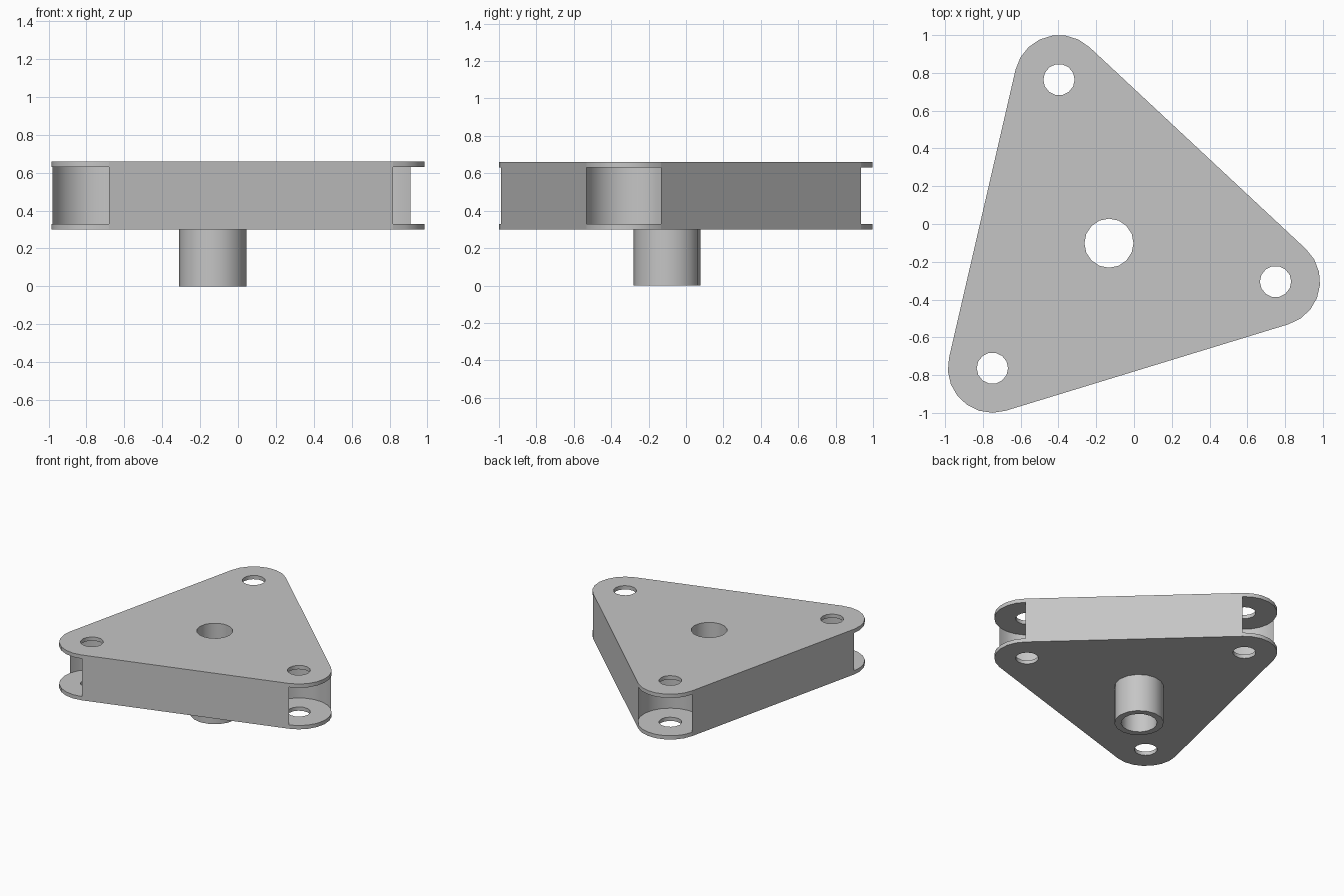
import bpy, bmesh
from math import radians, cos, sin, tau
from mathutils import Vector

if "Cube" in bpy.data.objects:
    bpy.data.objects.remove(bpy.data.objects["Cube"], do_unlink=True)

CENTRE = Vector((-0.1325, -0.1015))
ARM, CORNER_R, HOLE_R = 0.905, 0.236, 0.083
BORE_R, POST_R = 0.13, 0.178
ANGLES = [radians(a) for a in (-13, 107, 227)]
Z0, Z1, Z2, Z3 = 0.30, 0.33, 0.63, 0.66     # plate and pocket levels
ARC = 7                                     # segments per rounded corner

grey = bpy.data.materials.new("plain grey")
grey.use_nodes = True
colour = (0.56, 0.56, 0.56, 1)
grey.diffuse_color = colour
grey.node_tree.nodes["Principled BSDF"].inputs["Base Color"].default_value = colour


def ring(centre, radius, sides, start=0.0):
    return [centre + radius * Vector((cos(start + tau * i / sides), sin(start + tau * i / sides)))
            for i in range(sides)]


def edge_loop(bm, points, z):
    verts = [bm.verts.new((p.x, p.y, z)) for p in points]
    return [bm.edges.new((v, verts[(i + 1) % len(verts)])) for i, v in enumerate(verts)]


def cap(bm, z, *loops):
    """Flat face bounded by the first loop, pierced by the others."""
    edges = [e for points in loops for e in edge_loop(bm, points, z)]
    bmesh.ops.triangle_fill(bm, edges=edges, use_beauty=True, normal=(0, 0, 1))


def wall(bm, points, low, high):
    """Upright band; short facets are smooth, long straight sides flat."""
    bottom = [bm.verts.new((p.x, p.y, low)) for p in points]
    top = [bm.verts.new((p.x, p.y, high)) for p in points]
    for i in range(len(points)):
        j = (i + 1) % len(points)
        face = bm.faces.new((bottom[i], bottom[j], top[j], top[i]))
        face.smooth = (points[i] - points[j]).length < 0.2


def finish(bm, name):
    bmesh.ops.remove_doubles(bm, verts=bm.verts, dist=0.0005)
    bmesh.ops.recalc_face_normals(bm, faces=bm.faces)
    mesh = bpy.data.meshes.new(name)
    bm.to_mesh(mesh)
    bm.free()
    mesh.materials.append(grey)
    obj = bpy.data.objects.new(name, mesh)
    bpy.context.collection.objects.link(obj)


# Outlines: rounded triangle for the plates, scooped corners for the core
bore = ring(CENTRE, BORE_R, 16)
outline, core, discs, holes = [], [], [], []
for a in ANGLES:
    pivot = CENTRE + ARM * Vector((cos(a), sin(a)))
    disc = ring(pivot, CORNER_R, 3 * ARC, a - tau / 6)
    discs.append(disc)
    holes.append(ring(pivot, HOLE_R, 14))
    outline += disc[:ARC + 1]
    core += [disc[0]] + disc[:ARC - 1:-1]

# Triangular body with two plates and three corner pockets
bm = bmesh.new()
for low, high in ((Z0, Z1), (Z2, Z3)):
    wall(bm, outline, low, high)
    for hole in holes:
        wall(bm, hole, low, high)
wall(bm, core, Z1, Z2)
wall(bm, bore, Z0, Z3)
for z in (Z0, Z3):
    cap(bm, z, outline, bore, *holes)
for z in (Z1, Z2):
    for disc, hole in zip(discs, holes):
        cap(bm, z, disc, hole)
finish(bm, "triangular_body")

# Hollow post below the body
bm = bmesh.new()
post = ring(CENTRE, POST_R, 16)
wall(bm, post, 0, Z0)
wall(bm, bore, 0, Z0)
for z in (0, Z0):
    cap(bm, z, post, bore)
finish(bm, "hollow_post")
